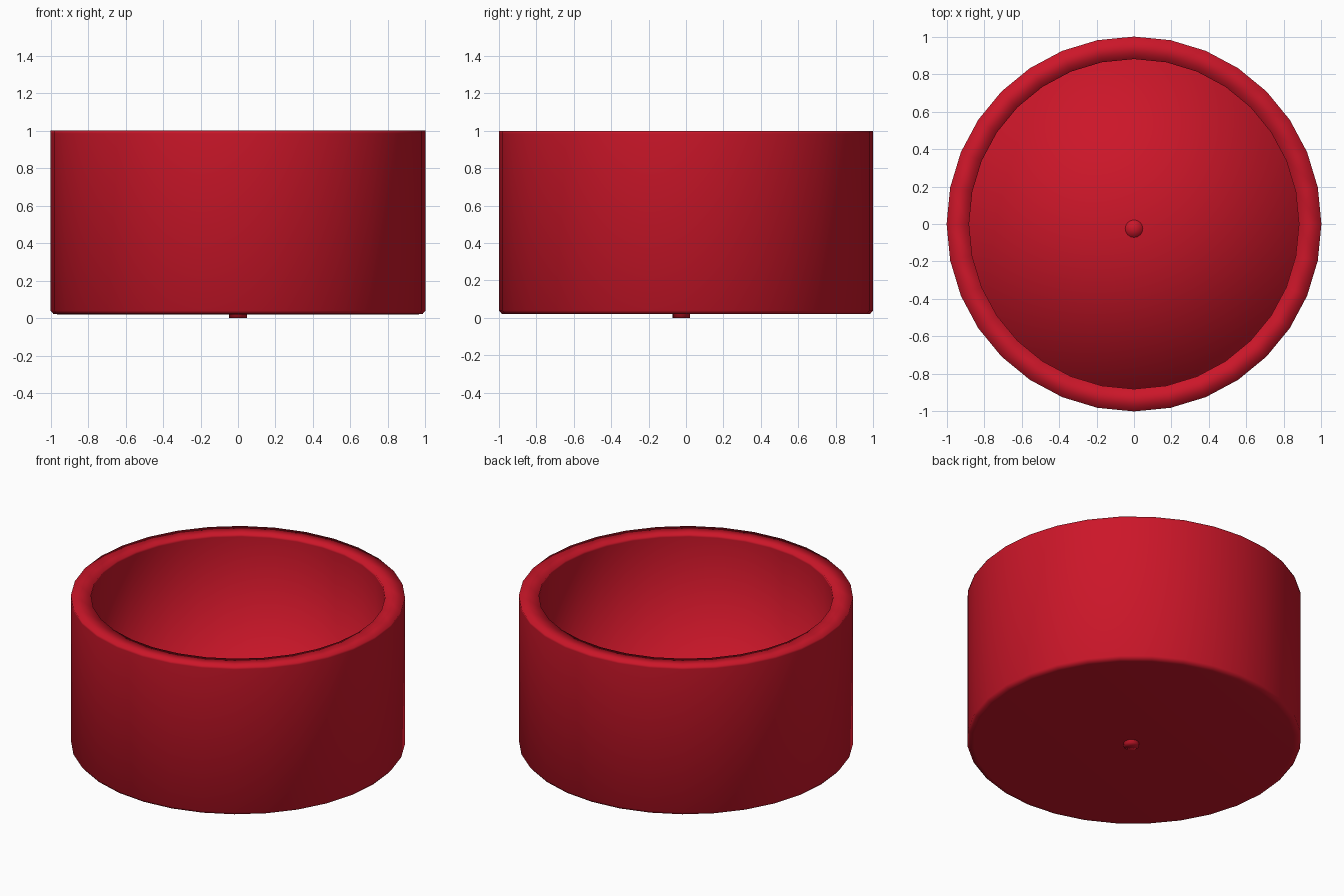
import bpy, bmesh, math

if "Cube" in bpy.data.objects:
    bpy.data.objects.remove(bpy.data.objects["Cube"])

SIDES = 32

red = bpy.data.materials.new("red")
red.diffuse_color = (0.6, 0.008, 0.022, 1)
red.use_nodes = True
red.node_tree.nodes["Principled BSDF"].inputs["Base Color"].default_value = red.diffuse_color


def lathe(name, profile, sides=SIDES, center=(0, 0, 0)):
    """Revolve an (r, z) profile around z; r = 0 points become single poles."""
    bm = bmesh.new()
    rings = []
    for r, z in profile:
        n = 1 if r == 0 else sides
        rings.append([bm.verts.new((r * math.cos(2 * math.pi * i / sides),
                                    r * math.sin(2 * math.pi * i / sides), z))
                      for i in range(n)])
    for a, b in zip(rings, rings[1:]):
        for i in range(sides):
            j = (i + 1) % sides
            if len(a) == 1:
                bm.faces.new((a[0], b[j], b[i]))
            elif len(b) == 1:
                bm.faces.new((a[i], a[j], b[0]))
            else:
                bm.faces.new((a[i], a[j], b[j], b[i]))
    bmesh.ops.recalc_face_normals(bm, faces=bm.faces[:])
    for f in bm.faces:
        f.smooth = True
    me = bpy.data.meshes.new(name)
    bm.to_mesh(me)
    bm.free()
    me.materials.append(red)
    ob = bpy.data.objects.new(name, me)
    ob.location = center
    bpy.context.collection.objects.link(ob)
    return ob


# hollow cup: flat base, tiny rounded foot, vertical walls and a flat rim
lathe("cup_body", [(0, 0.02), (0.96, 0.02), (0.985, 0.022), (1, 0.04),
                   (1, 0.985), (1, 1), (0.88, 1), (0.88, 0.985),
                   (0.88, 0.05), (0, 0.05)])

# inner floor: shallow raised disc, softly shaded to its edge
lathe("inner_floor", [(0, 0.04), (0.885, 0.04), (0.885, 0.08), (0, 0.1)])

# small peg through the base, slightly toward the front
lathe("base_peg", [(0, 0), (0.047, 0), (0.047, 0.1), (0, 0.1)],
      sides=16, center=(0, -0.025, 0))
